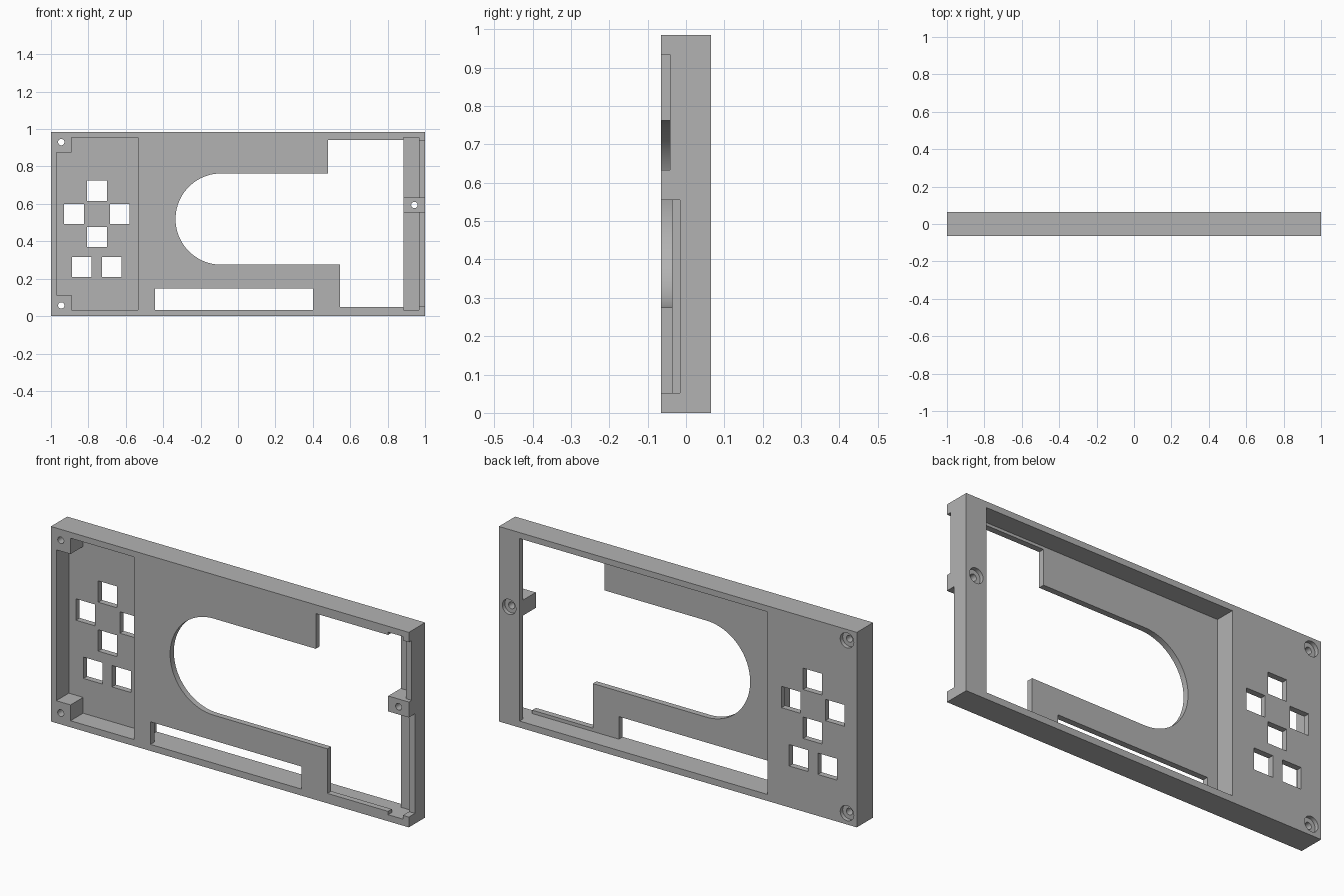
import bpy, bmesh, math

cube = bpy.data.objects.get("Cube")
if cube:
    bpy.data.objects.remove(cube, do_unlink=True)

FRONT, BACK, OUT = -0.065, 0.065, 0.2
HEIGHT, WALL = 0.985, 0.03
LOW, HIGH = 0.033, 0.955          # inner faces of the bottom and top walls

plastic = bpy.data.materials.new("grey plastic")
plastic.use_nodes = True
colour = (0.45, 0.45, 0.45, 1)
plastic.diffuse_color = colour
plastic.node_tree.nodes["Principled BSDF"].inputs["Base Color"].default_value = colour


def prism(name, points, y0, y1):
    """Extrude an (x, z) outline from y0 to y1."""
    bm = bmesh.new()
    face = bm.faces.new([bm.verts.new((x, y0, z)) for x, z in points])
    new = bmesh.ops.extrude_face_region(bm, geom=[face])["geom"]
    bmesh.ops.translate(bm, vec=(0, y1 - y0, 0),
                        verts=[v for v in new if isinstance(v, bmesh.types.BMVert)])
    bmesh.ops.recalc_face_normals(bm, faces=bm.faces)
    mesh = bpy.data.meshes.new(name)
    bm.to_mesh(mesh)
    bm.free()
    mesh.materials.append(plastic)
    obj = bpy.data.objects.new(name, mesh)
    bpy.context.collection.objects.link(obj)
    return obj


def rect(x0, x1, z0, z1):
    return [(x0, z0), (x1, z0), (x1, z1), (x0, z1)]


def arc(cx, cz, r, start, end, n):
    return [(cx + r * math.cos(start + (end - start) * i / n),
             cz + r * math.sin(start + (end - start) * i / n)) for i in range(n + 1)]


def circle(cx, cz, r, n=32):
    return arc(cx, cz, r, 0, math.tau, n)[:-1]


housing = prism("housing", rect(-1, 1, 0, HEIGHT), FRONT, BACK)


def cut(name, points, y0, y1):
    cutter = prism(name, points, y0, y1)
    cutter.hide_render = True
    mod = housing.modifiers.new(name, "BOOLEAN")
    mod.operation = "DIFFERENCE"
    mod.solver = "EXACT"
    mod.object = cutter
    bpy.context.view_layer.objects.active = housing
    bpy.ops.object.modifier_apply(modifier=mod.name)
    bpy.data.objects.remove(cutter, do_unlink=True)


# Display bay, open to the back
cut("display_bay", rect(-0.5, 0.885, LOW, HIGH), FRONT + WALL, OUT)

# Window with a rounded end, and the slot below it
window = arc(-0.09, 0.519, 0.244, math.pi / 2, math.pi * 1.5, 40)
window += [(0.545, 0.275), (0.545, 0.05), (0.885, 0.05),
           (0.885, 0.941), (0.48, 0.941), (0.48, 0.763)]
cut("window", window, -OUT, -0.02)
cut("slot", rect(-0.443, 0.4, LOW, 0.147), -OUT, -0.02)

# Button bay, open to the front, leaving two corner posts
cut("button_bay", [(-0.89, LOW), (-0.535, LOW), (-0.535, HIGH), (-0.89, HIGH),
                   (-0.89, 0.875), (-0.97, 0.875), (-0.97, 0.113), (-0.89, 0.113)],
    -OUT, BACK - WALL)

# Button holes
for x, z in [(-0.753, 0.67), (-0.877, 0.546), (-0.632, 0.546),
             (-0.753, 0.423), (-0.835, 0.263), (-0.675, 0.263)]:
    cut("button_hole", rect(x - 0.053, x + 0.053, z - 0.054, z + 0.054), 0, OUT)

# End recesses and side notches on either side of the middle post
POST_LOW, POST_HIGH = 0.555, 0.633
for z0, z1 in [(LOW, POST_LOW), (POST_HIGH, HIGH)]:
    cut("end_recess", rect(0.884, 0.967, z0, z1), -OUT, BACK - WALL)
cut("lower_notch", rect(0.95, 1.1, 0.052, POST_LOW), -OUT, -0.016)
cut("upper_notch", rect(0.95, 1.1, POST_HIGH, 0.935), -OUT, -0.042)

# Screw holes with counterbores at the back
for x, z in [(-0.945, 0.93), (-0.945, 0.057), (0.943, 0.594)]:
    cut("screw_hole", circle(x, z, 0.017), -OUT, OUT)
    cut("counterbore", circle(x, z, 0.038), BACK - 0.02, OUT)

bpy.ops.object.select_all(action="DESELECT")
housing.select_set(True)
bpy.context.view_layer.objects.active = housing
bpy.ops.object.shade_smooth_by_angle(angle=math.radians(30))
